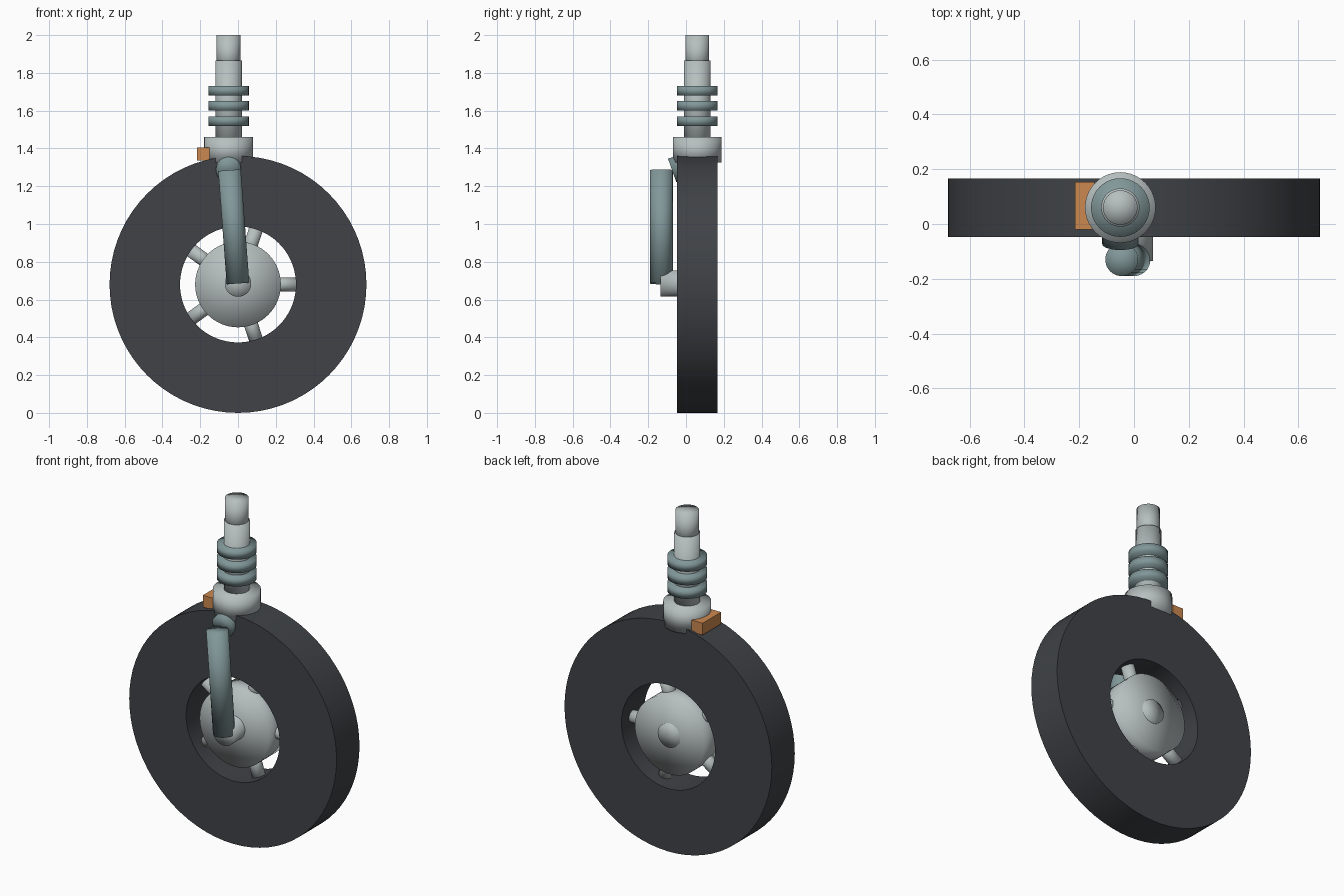
import bpy
import bmesh
from math import sin, cos, tau
from mathutils import Vector

cube = bpy.data.objects.get("Cube")
if cube:
    bpy.data.objects.remove(cube, do_unlink=True)


def material(name, colour):
    mat = bpy.data.materials.new(name)
    mat.use_nodes = True
    mat.diffuse_color = (*colour, 1)
    mat.node_tree.nodes["Principled BSDF"].inputs["Base Color"].default_value = (*colour, 1)
    return mat


rubber = material("dark rubber", (0.05, 0.055, 0.062))
metal = material("light metal", (0.47, 0.52, 0.52))
teal = material("grey teal", (0.22, 0.31, 0.32))
orange = material("orange", (0.60, 0.25, 0.08))


def add_mesh(name, bm, mat, smooth=True):
    mesh = bpy.data.meshes.new(name)
    bmesh.ops.recalc_face_normals(bm, faces=bm.faces)
    for face in bm.faces:
        face.smooth = smooth
    bm.to_mesh(mesh)
    bm.free()
    mesh.materials.append(mat)
    obj = bpy.data.objects.new(name, mesh)
    bpy.context.collection.objects.link(obj)
    return obj


def rod(name, start, end, radius, mat, sides=40):
    """Softly shaded cylinder running between two points."""
    start, end = Vector(start), Vector(end)
    axis = end - start
    bm = bmesh.new()
    bmesh.ops.create_cone(bm, cap_ends=True, cap_tris=True, segments=sides,
                          radius1=radius, radius2=radius, depth=axis.length)
    obj = add_mesh(name, bm, mat)
    obj.rotation_mode = 'QUATERNION'
    obj.rotation_quaternion = axis.to_track_quat('Z', 'Y')
    obj.location = (start + end) / 2
    return obj


MID_Y = 0.06      # wheel and strut centre plane
HUB_Z = 0.68      # axle height
STRUT_X = -0.05

# Tyre: rectangular section spun about the axle
bm = bmesh.new()
section = [(0.307, -0.048), (0.68, -0.048), (0.68, 0.167), (0.307, 0.167)]
verts = [bm.verts.new((r, y, HUB_Z)) for r, y in section]
edges = [bm.edges.new((verts[i], verts[(i + 1) % 4])) for i in range(4)]
bmesh.ops.spin(bm, geom=verts + edges, cent=(0, 0, HUB_Z), axis=(0, 1, 0),
               angle=tau, steps=72, use_merge=True)
bmesh.ops.remove_doubles(bm, verts=bm.verts, dist=0.0001)
tyre = add_mesh("tyre", bm, rubber)
bpy.context.view_layer.objects.active = tyre
tyre.select_set(True)
bpy.ops.object.shade_smooth_by_angle()
tyre.select_set(False)

# Hub, axle and five spokes
rod("hub", (0, -0.035, HUB_Z), (0, 0.154, HUB_Z), 0.227, metal, 64)
rod("axle", (0, -0.135, HUB_Z + 0.005), (0, 0.165, HUB_Z + 0.005), 0.07, metal)
for i in range(5):
    a = i * tau / 5
    rod(f"spoke_{i + 1}",
        (0.15 * cos(a), MID_Y, HUB_Z + 0.15 * sin(a)),
        (0.32 * cos(a), MID_Y, HUB_Z + 0.32 * sin(a)), 0.037, metal, 24)

# Vertical strut: collar, tube and top pin
for name, low, high, radius in [("collar", 1.325, 1.46, 0.129),
                                ("strut_tube", 1.40, 1.865, 0.07),
                                ("strut_pin", 1.80, 2.0, 0.063)]:
    rod(name, (STRUT_X, MID_Y, low), (STRUT_X, MID_Y, high), radius, metal)

# Damper rings around the tube
for i in range(3):
    z = 1.52 + 0.08 * i
    rod(f"damper_ring_{i + 1}", (STRUT_X, MID_Y, z), (STRUT_X, MID_Y, z + 0.05),
        0.107, teal)

# Elbow under the collar and the side leg down to the axle
rod("elbow", (STRUT_X, MID_Y, 1.33), (STRUT_X, -0.073, 1.283), 0.066, teal)
rod("side_leg", (STRUT_X + 0.005, -0.13, 1.285), (0, -0.13, 0.685), 0.06, teal)

# Orange block beside the collar
bm = bmesh.new()
bmesh.ops.create_cube(bm, size=1)
bmesh.ops.scale(bm, vec=(0.072, 0.173, 0.07), verts=bm.verts)
block = add_mesh("marker_block", bm, orange, smooth=False)
block.location = (-0.18, 0.066, 1.37)
